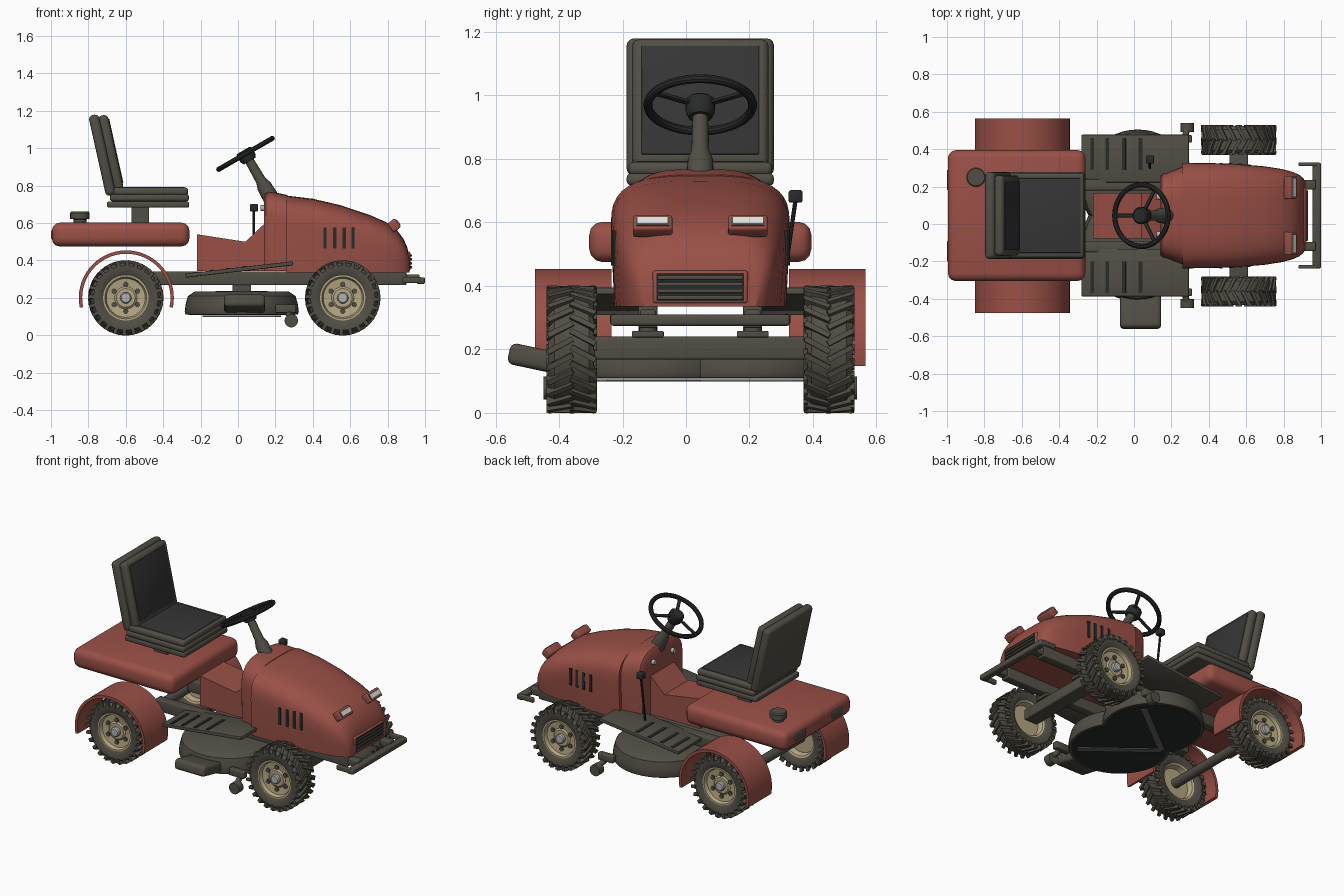
import bpy, bmesh, math
from mathutils import Matrix, Vector

if "Cube" in bpy.data.objects:
    bpy.data.objects.remove(bpy.data.objects["Cube"])

YC = 0.045  # centre line of the body
T = lambda x, y, z: Matrix.Translation((x, y, z))
R = lambda deg, ax: Matrix.Rotation(math.radians(deg), 4, ax)


def material(name, *rgb):
    m = bpy.data.materials.new(name)
    m.diffuse_color = (*rgb, 1)
    m.use_nodes = True
    m.node_tree.nodes["Principled BSDF"].inputs["Base Color"].default_value = m.diffuse_color
    return m


RED = material("red paint", 0.32, 0.08, 0.062)
GREY = material("dark olive grey", 0.083, 0.076, 0.059)
BLACK = material("black", 0.022, 0.023, 0.023)
PAD = material("seat charcoal", 0.036, 0.036, 0.037)
CREAM = material("cream rim", 0.47, 0.39, 0.23)
METAL = material("light metal", 0.45, 0.46, 0.45)
LAMP = material("lamp white", 0.75, 0.75, 0.72)
STEEL = material("blade steel", 0.13, 0.13, 0.14)


def finish(name, bm, mat, M=Matrix()):
    bmesh.ops.recalc_face_normals(bm, faces=bm.faces)
    bm.transform(M)
    me = bpy.data.meshes.new(name)
    bm.to_mesh(me)
    bm.free()
    me.shade_smooth()
    me.set_sharp_from_angle(angle=math.radians(35))
    me.materials.append(mat)
    ob = bpy.data.objects.new(name, me)
    bpy.context.collection.objects.link(ob)
    return ob


def add_box(bm, size, M=Matrix()):
    return bmesh.ops.create_cube(bm, size=1, matrix=M @ Matrix.Diagonal((*size, 1)))


def block(name, size, M, mat, bevel=0.0, seg=3):
    bm = bmesh.new()
    add_box(bm, size)
    if bevel:
        bmesh.ops.bevel(bm, geom=bm.edges[:], offset=bevel, segments=seg, profile=0.5, affect='EDGES')
    return finish(name, bm, mat, M)


def box(name, x, y, z, mat, bevel=0.0):
    c = [(a + b) / 2 for a, b in (x, y, z)]
    return block(name, [b - a for a, b in (x, y, z)], T(*c), mat, bevel)


def loft(name, rings, mat, M=Matrix(), closed=False):
    bm = bmesh.new()
    vs = [[bm.verts.new(p) for p in r] for r in rings]
    n = len(vs[0])
    for i in range(len(vs) if closed else len(vs) - 1):
        a, b = vs[i], vs[(i + 1) % len(vs)]
        for j in range(n):
            k = (j + 1) % n
            bm.faces.new((a[j], a[k], b[k], b[j]))
    if not closed:
        bm.faces.new(vs[0])
        bm.faces.new(vs[-1])
    return finish(name, bm, mat, M)


def lathe(name, prof, M, mat, n=32, closed=False):
    ang = [2 * math.pi * i / n for i in range(n)]
    return loft(name, [[(r * math.cos(a), r * math.sin(a), h) for a in ang] for r, h in prof], mat, M, closed)


def rod(name, a, b, r0, mat, r1=None, n=16):
    a, b = Vector(a), Vector(b)
    d = b - a
    return lathe(name, [(r0, 0), (r0 if r1 is None else r1, d.length)],
                 Matrix.Translation(a) @ d.to_track_quat('Z', 'Y').to_matrix().to_4x4(), mat, n)


# Wheels: tyre, chevron lugs, dished rim, hub and holes
def wheel(tag, x, s):
    M = T(x, YC + s * 0.405, 0.2) @ R(-90 * s, 'X')
    lathe(tag + "_tyre", [(.118, -.06), (.14, -.074), (.172, -.074), (.188, -.055), (.19, 0),
                          (.188, .055), (.172, .074), (.14, .074), (.118, .06)], M, GREY, 48, True)
    bm = bmesh.new()
    for i in range(24):
        for side in (-1, 1):
            A = R(i * 15 + (3.75 if side > 0 else -3.75), 'Z')
            add_box(bm, (.026, .017, .088), A @ T(.187, 0, side * .036) @ R(side * 28, 'X'))
            add_box(bm, (.03, .019, .012), A @ R(-side * 6, 'Z') @ T(.18, 0, side * .074))
    finish(tag + "_tread", bm, GREY, M)
    lathe(tag + "_rim", [(.001, -.02), (.1, -.02), (.108, -.055), (.122, -.062), (.122, .062), (.112, .062),
                         (.104, .04), (.06, .034), (.05, .042), (.001, .042)], M, CREAM, 40)
    lathe(tag + "_hub", [(.03, .03), (.03, .058), (.024, .065), (.001, .065)], M, METAL, 20)
    for i in range(6):
        lathe(tag + "_rim_hole", [(.014, .034), (.014, .044), (.001, .044)],
              M @ R(i * 60 + 30, 'Z') @ T(.073, 0, 0), GREY, 12)


for s in (-1, 1):
    wheel("rear_wheel", -0.6, s)
    wheel("front_wheel", 0.56, s)
    # Arched rear fender
    y0, y1 = YC + s * 0.28, YC + s * 0.52
    rings = []
    for i in range(33):
        a = math.radians(-12 + 204 * i / 32)
        rings.append([(-.597 + r * math.cos(a), y, .2 + r * math.sin(a))
                      for r, y in ((.236, y0), (.254, y0), (.254, y1), (.236, y1))])
    loft("rear_fender", rings, RED)

# Chassis
rod("rear_axle", (-.6, YC - .38, .2), (-.6, YC + .38, .2), .03, GREY)
box("front_axle", (.51, .61), (YC - .335, YC + .335), (.168, .24), GREY, .008)
for s in (-1, 1):
    y = YC + s * .165
    box("frame_rail", (-.5, .9), (y - .03, y + .03), (.268, .342), GREY, .006)
    box("axle_pad", (.5, .62), (y - .05, y + .05), (.238, .258), GREY, .004)
    rod("axle_post", (.56, y, .25), (.56, y, .33), .028, GREY)
    box("deck_hanger", (-.03, .07), (y - .03, y + .03), (.225, .27), GREY)
    # Bumper arms and ends
    box("bumper_arm", (.84, .97), (y - .025, y + .025), (.28, .325), GREY, .006)
    e = YC + s * .274
    box("bumper_end", (.88, .98), (e - .01, e + .01), (.28, .312), GREY, .006)
box("bumper_bar", (.955, 1.0), (YC - .283, YC + .283), (.274, .31), GREY, .01)

# Sloped foot plates with grip slots
for s in (-1, 1):
    M = T(.007, YC + s * .305, .352) @ R(-6.5, 'Y')
    block("foot_plate", (.578, .255, .022), M, GREY, .005, 2)
    for x in (-.23, -.15, -.06, .03):
        block("foot_slot", (.02, .17, .006), M @ T(x, s * .025, .012), BLACK)

# Mower deck, blades, casters and discharge chute
for s in (-1, 1):
    y = YC + s * .155
    lathe("mower_deck", [(.3, .112), (.305, .125), (.3, .165), (.288, .21), (.25, .235), (.001, .236)],
          T(.02, y, 0), GREY, 48)
    lathe("deck_underside", [(.285, .108), (.285, .114)], T(.02, y, 0), BLACK, 48)
    block("mower_blade", (.5, .04, .006), T(.02, y, .102) @ R(38 if s > 0 else -38, 'Z'), STEEL)
    yc = YC + s * .47
    box("caster_arm", (.2, .31), (yc - s * .06 - .02, yc - s * .06 + .02), (.12, .165), GREY, .006)
    rod("caster_fork", (.27, yc - s * .06, .115), (.285, yc, .095), .017, GREY)
    rod("caster_wheel", (.285, yc - .024, .078), (.285, yc + .024, .078), .036, GREY, n=20)
block("discharge_chute", (.22, .2, .068), T(.035, -.46, .168) @ R(-12, 'X'), GREY, .02)

# Rear body, tail lamps and fuel cap
box("rear_body", (-.995, -.26), (YC - .35, YC + .35), (.475, .602), RED, .042)
for s in (-1, 1):
    y = YC + s * .19
    box("tail_lamp", (-1.0, -.98), (y - .055, y + .055), (.515, .562), GREY, .006)
lathe("fuel_cap", [(.035, .6), (.035, .62), (.052, .622), (.052, .655), (.046, .662), (.001, .662)],
      T(-.845, .25, 0), GREY, 24)

# Seat
box("seat_post", (-.57, -.475), (YC - .1, YC + .1), (.6, .69), GREY)
box("seat_base", (-.7, -.262), (YC - .225, YC + .225), (.682, .716), GREY, .01)
box("seat_rim", (-.685, -.262), (YC - .232, YC + .232), (.716, .755), GREY, .015)
box("seat_cushion", (-.675, -.266), (YC - .226, YC + .226), (.748, .79), GREY, .016)
box("seat_pad", (-.62, -.285), (YC - .2, YC + .2), (.78, .794), PAD, .004)
B = T(-.645, YC, .76) @ R(-12.5, 'Y')
block("backrest_shell", (.055, .464, .44), B @ T(-.035, 0, .216), GREY, .022)
block("backrest_cushion", (.055, .43, .41), B @ T(.012, 0, .218), GREY, .022)
block("backrest_pad", (.009, .37, .35), B @ T(.039, 0, .222), PAD, .003)


# Hood and dash, lofted from rounded arch sections
def arch(x, w, zt, zb=.335, n=3.2):
    h = min(.17, .6 * (zt - zb))
    pts = [(x, YC - w * .96, zb)]
    for i in range(21):
        a = math.pi * i / 20
        c, q = math.cos(a), max(0, math.sin(a))
        pts.append((x, YC - math.copysign(w * abs(c) ** (2 / n), c), zt - h + h * q ** (2 / n)))
    return pts + [(x, YC + w * .96, zb)]


loft("hood", [arch(*p) for p in ((.258, .282, .747), (.4, .281, .73), (.55, .276, .695), (.7, .263, .645),
                                 (.79, .249, .606), (.85, .233, .562), (.885, .217, .515),
                                 (.905, .2, .47), (.916, .182, .42))], RED)
loft("dash", [arch(*p, .345) for p in ((.14, .21, .75), (.15, .222, .764), (.18, .23, .768), (.262, .262, .75))], RED)
side = [(-.22, .345), (-.22, .54), (.04, .5), (.15, .605), (.15, .345)]
loft("centre_tunnel", [[(x, YC + s * w, z) for x, z in side] for s, w in ((-1, .122), (1, .122))], RED)
for s in (-1, 1):
    for x in (.465, .518, .568, .615):
        w = .278 - max(0, x - .5) * .07
        box("hood_vent", (x - .009, x + .009), (YC + s * w - .004, YC + s * w + .004), (.465, .575), BLACK)
    # Headlamp pods
    H = T(.835, YC + s * .15, .588) @ R(52, 'Y')
    block("headlamp_pod", (.058, .124, .05), H, RED, .009)
    block("headlamp_frame", (.036, .106, .005), H @ T(0, 0, .025), GREY)
    block("headlamp_lens", (.026, .094, .006), H @ T(0, 0, .027), LAMP)
    rod("dash_knob", (.12, YC + s * .1, .68), (.145, YC + s * .1, .68), .016, METAL)

# Grille
box("grille_frame", (.895, .921), (YC - .15, YC + .15), (.345, .448), RED, .008)
box("grille_panel", (.917, .923), (YC - .138, YC + .138), (.353, .44), BLACK)
for i in range(4):
    box("grille_slat", (.918, .93), (YC - .135, YC + .135), (.357 + i * .021, .37 + i * .021), GREY, .003)

# Steering column and wheel
S = T(.04, YC, .97) @ R(-30, 'Y')
lathe("steering_boot", [(.045, -.31), (.04, -.2), (.028, -.165), (.024, -.03)], S, GREY, 20)
lathe("steering_wheel", [(.165 + .014 * math.cos(i * math.pi / 5), .014 * math.sin(i * math.pi / 5))
                         for i in range(10)], S, BLACK, 48, True)
lathe("steering_hub", [(.036, -.045), (.046, -.025), (.046, .015), (.038, .022), (.001, .022)], S, BLACK, 24)
for a in (0, 120, 240):
    block("steering_spoke", (.14, .02, .012), S @ R(a + 180, 'Z') @ T(.095, 0, -.003), BLACK, .004, 2)

# Gear lever
rod("lever_rod", (.085, .3, .36), (.085, .345, .67), .007, BLACK, n=10)
box("lever_knob", (.063, .107), (.323, .367), (.662, .702), BLACK, .008)
